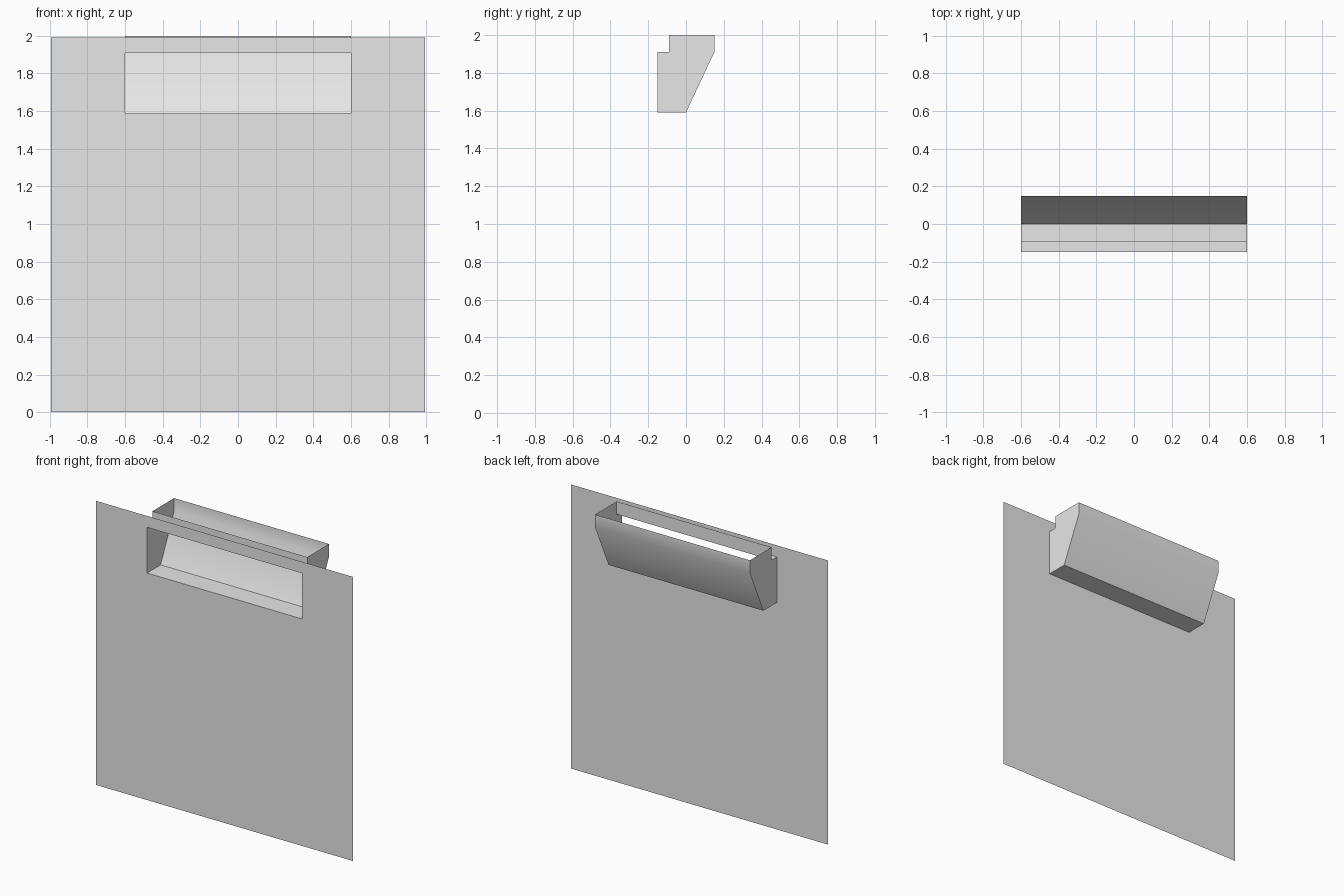
import bpy
import bmesh
import math

cube = bpy.data.objects.get("Cube")
if cube:
    bpy.data.objects.remove(cube, do_unlink=True)

grey = bpy.data.materials.new("light_grey_sheet")
grey.use_nodes = True
COLOUR = (0.8, 0.8, 0.8, 1)
grey.diffuse_color = COLOUR
grey.node_tree.nodes["Principled BSDF"].inputs["Base Color"].default_value = COLOUR

FRONT = -0.15          # plane of the sheet
HALF = 0.6             # half width of the chute
LOW, HIGH = 1.59, 1.91  # opening bottom and top


def finish(name, bm):
    mesh = bpy.data.meshes.new(name)
    bm.to_mesh(mesh)
    bm.free()
    mesh.materials.append(grey)
    obj = bpy.data.objects.new(name, mesh)
    bpy.context.collection.objects.link(obj)
    return obj


def rectangle(bm, half, low, high):
    corners = ((-half, low), (half, low), (half, high), (-half, high))
    return [bm.verts.new((x, FRONT, z)) for x, z in corners]


# Thin front sheet: a ring of faces around the opening
bm = bmesh.new()
outer = rectangle(bm, 0.995, 0, 1.99)
inner = rectangle(bm, HALF, LOW, HIGH)
for i in range(4):
    j = (i + 1) % 4
    bm.faces.new((outer[i], outer[j], inner[j], inner[i]))
finish("front_panel", bm)

# Folded chute behind the opening, open at its front and top
profile = [(FRONT, LOW), (0, LOW), (0.15, HIGH), (0.15, 2),
           (-0.09, 2), (-0.09, HIGH), (FRONT, HIGH)]
open_sides = {3, 6}
bm = bmesh.new()
right, left = [[bm.verts.new((x, y, z)) for y, z in profile]
               for x in (-HALF, HALF)]
bm.faces.new(right[::-1])
bm.faces.new(left)
for i in range(len(profile)):
    if i not in open_sides:
        j = (i + 1) % len(profile)
        bm.faces.new((right[i], right[j], left[j], left[i]))
chute = finish("chute", bm)

# Soft bend between the sloped and upright back walls
bpy.ops.object.select_all(action='DESELECT')
chute.select_set(True)
bpy.context.view_layer.objects.active = chute
bpy.ops.object.shade_smooth_by_angle(angle=math.radians(30))
